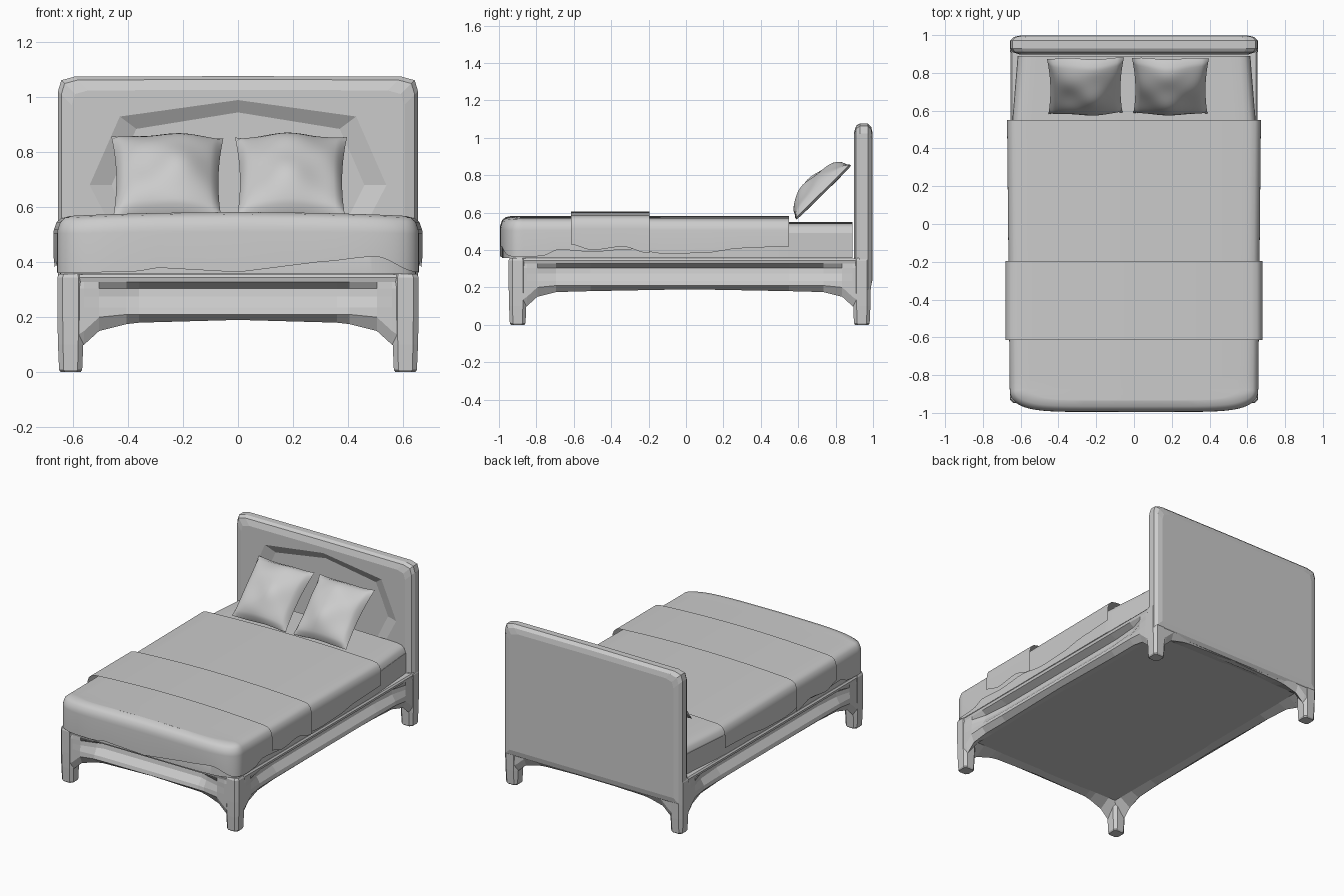
import bpy, bmesh, math
from mathutils import Vector

if "Cube" in bpy.data.objects:
    bpy.data.objects.remove(bpy.data.objects["Cube"])

GREY = (0.6, 0.6, 0.6, 1)
grey = bpy.data.materials.new("light_grey")
grey.use_nodes = True
grey.diffuse_color = GREY
grey.node_tree.nodes["Principled BSDF"].inputs["Base Color"].default_value = GREY


def make(name, rings, closed=True, caps=True, smooth=0):
    """Skin a row of equal point rings into one object."""
    bm = bmesh.new()
    rows = [[bm.verts.new(p) for p in ring] for ring in rings]
    n = len(rows[0])
    for a, b in zip(rows, rows[1:]):
        for i in range(n if closed else n - 1):
            j = (i + 1) % n
            bm.faces.new((a[i], a[j], b[j], b[i]))
    if caps:
        bm.faces.new(rows[0])
        bm.faces.new(rows[-1])
    bmesh.ops.remove_doubles(bm, verts=bm.verts, dist=0.0005)
    bmesh.ops.recalc_face_normals(bm, faces=bm.faces)
    mesh = bpy.data.meshes.new(name)
    bm.to_mesh(mesh)
    bm.free()
    mesh.materials.append(grey)
    obj = bpy.data.objects.new(name, mesh)
    bpy.context.collection.objects.link(obj)
    if smooth:
        bpy.ops.object.select_all(action='DESELECT')
        obj.select_set(True)
        bpy.context.view_layer.objects.active = obj
        bpy.ops.object.shade_smooth_by_angle(angle=math.radians(smooth))
    return obj


def lerp(x, table):
    """Smoothly read a value from a short (x, value) table."""
    if x <= table[0][0]:
        return table[0][1]
    for (x0, v0), (x1, v1) in zip(table, table[1:]):
        if x <= x1:
            t = (x - x0) / (x1 - x0)
            return v0 + (v1 - v0) * t * t * (3 - 2 * t)
    return table[-1][1]


# Frame: grooved rails whose lower edge drops into the leg brackets
HX, HY, CY = 0.655, 0.965, 0.02


def rail(name, place, half, groove):
    ends = [(half - 0.05, 0.07, 0), (half - 0.095, 0.10, 0), (half - 0.15, 0.15, 0.1),
            (half - 0.25, 0.175, 0.7), (half * 0.55, 0.18, 1), (0, 0.19, 1)]
    stations = ends + [(-a, z, g) for a, z, g in reversed(ends[:-1])]
    rings = []
    for along, low, g in stations:
        g *= groove
        lip = min(0.21, low + 0.05)
        profile = [(-0.1, 0.355), (-0.008, 0.355), (0, 0.345), (-0.004, 0.328),
                   (-0.05 * g, 0.305), (-0.045 * g, 0.275), (-0.012 * g, 0.235),
                   (-0.006 * g, lip), (-0.02 - 0.02 * g, low), (-0.1, 0.2)]
        rings.append([place(along, out, z) for out, z in profile])
    make(name, rings)


for s, side in ((1, "left"), (-1, "right")):
    rail(side + "_rail", lambda a, o, z: (s * (HX + o), CY + a, z), HY, 1)
for s, side in ((1, "back"), (-1, "front")):
    rail(side + "_rail", lambda a, o, z: (a, CY + s * (HY + o), z), HX, s < 0)


def oblong(cx, cy, hx, hy, c, z):
    """Rectangle ring with cut corners."""
    pts = [(hx, c - hy), (hx, hy - c), (hx - c, hy), (c - hx, hy),
           (-hx, hy - c), (-hx, c - hy), (c - hx, -hy), (hx - c, -hy)]
    return [(cx + x, cy + y, z) for x, y in pts]


make("bed_base", [oblong(0, CY, HX - 0.07, HY - 0.07, 0.03, z) for z in (0.198, 0.352)])

# Legs
for sx, side in ((1, "left"), (-1, "right")):
    for sy, end in ((1, "back"), (-1, "front")):
        rings = []
        for z, w in ((0, 0.036), (0.008, 0.042), (0.1, 0.046), (0.2, 0.048),
                     (0.345, 0.048), (0.357, 0.042)):
            rings.append(oblong(sx * (HX - 0.046), CY + sy * (HY - 0.045), w, w, w * 0.4, z))
        make(f"{end}_{side}_leg", rings)

# Headboard: softened slab with a faceted hollow in the front
def halved(half, y):
    return [(x, y, z) for x, z in half] + [(-x, y, z) for x, z in reversed(half[:-1])]


def slab(inset, y):
    w, t = HX - inset, 1.077 - inset
    return halved([(w, 0.19 + inset), (w, t - 0.055), (w - 0.012, t - 0.015),
                   (w - 0.06, t - 0.002), (0, t)], y)


rim = [(0.42, 0.45), (0.54, 0.68), (0.485, 0.805), (0.43, 0.93), (0, 0.99)]
floor = [(0.36, 0.48), (0.46, 0.68), (0.415, 0.785), (0.37, 0.885), (0, 0.945)]
make("headboard", [slab(0.05, 0.997), slab(0.018, 0.99), slab(0, 0.972), slab(0, 0.93),
                   slab(0.012, 0.91), slab(0.05, 0.897), halved(rim, 0.897),
                   halved(floor, 0.925)])


# Bedding: sections wrapped from one hem over the top to the other
def side_outline(y0, y1, x0, x1, n=24):
    return [(x1 + (x0 - x1) * i / n, y1 + (y0 - y1) * i / n) for i in range(n + 1)]


def front_outline(steps=24):
    pts = []
    for i in range(1, steps + 1):
        a = math.pi / 2 * i / steps
        pts.append((0.658 * math.cos(a) ** 0.3 if i < steps else 0,
                    -0.87 - 0.125 * math.sin(a) ** 0.8))
    return pts


def drape(name, outline, inset, top, dome, hem, closed=False, n=24):
    rings = []
    for x, y in outline:
        f = (x / 0.67) ** 2
        front = max(0, -0.87 - y) / 0.125
        crown = top - dome * f
        left, right = [], []
        for d, z in ((0, None), (0, 0.5 * crown + 0.22), (0.002, crown - 0.05),
                     (0.012, crown - 0.022), (0.03, crown - 0.007), (0.06, crown)):
            d += inset
            px = max(0, x - d * (1 - 0.55 * front))
            py = y + d * min(1, front * 1.3)
            for sgn, out in ((1, left), (-1, right)):
                zz = hem(sgn * x, y) if z is None else z
                out.append((sgn * px, py, zz))
        w, yy = left[-1][0], left[-1][1]
        mid = []
        for i in range(1, n):
            u = 1 - 2 * i / n
            mid.append((w * u, yy, crown + dome * f * (1 - u * u)))
        rings.append(left + mid + right[::-1])
    make(name, rings, closed, closed, 40)


FRONT_HEM = [(-0.66, 0.36), (-0.4, 0.365), (-0.17, 0.397), (0.06, 0.357),
             (0.28, 0.4), (0.5, 0.42), (0.65, 0.365)]
SIDE_HEM = [(-0.9, 0.362), (-0.78, 0.365), (-0.68, 0.402), (-0.5, 0.39),
            (-0.3, 0.405), (-0.1, 0.378), (0.1, 0.385), (0.3, 0.41), (0.55, 0.42)]
THROW_HEM = [(-0.62, 0.43), (-0.5, 0.4), (-0.34, 0.418), (-0.2, 0.383)]


def duvet_hem(x, y):
    return lerp(x, FRONT_HEM) if y < -0.9 else lerp(y, SIDE_HEM)


long_side = side_outline(-0.87, 0.55, 0.658, 0.672)
drape("mattress", side_outline(0.5, 0.89, 0.66, 0.628, 6) +
      side_outline(-0.87, 0.49, 0.658, 0.66, 10) + front_outline(),
      0.012, 0.55, 0.01, lambda x, y: 0.357, True)
drape("duvet", long_side + front_outline(), 0, 0.582, 0.014, duvet_hem)
drape("throw_blanket", side_outline(-0.615, -0.195, 0.681, 0.681), 0, 0.605, 0.02,
      lambda x, y: lerp(y, THROW_HEM))
# Folded back edge of the duvet
make("duvet_edge", [[(s * 0.669, y, 0.42), (s * 0.669, y, 0.53), (s * 0.64, y, 0.56),
                     (s * 0.6, y, 0.569), (0, y, 0.58), (0, y, 0.545), (s * 0.6, y, 0.54),
                     (s * 0.64, y, 0.5), (s * 0.64, y, 0.42)]
                    for s in (1, -1) for y in (0.55,)][:1], caps=False).hide_render = True
bpy.data.objects.remove(bpy.data.objects["duvet_edge"])


# Pillows: leaning cushions, full at the front and flat behind
def pillow(name, cx, phase, n=24):
    along, out = Vector((0, 0.71, 0.70)), Vector((0, -0.70, 0.71))
    base = Vector((cx, 0.587, 0.567))

    def point(i, j, bulge):
        u, v = 2 * i / n - 1, 2 * j / n - 1
        x = 0.2 * u * (1 - 0.07 * (1 - v * v) + 0.02 * v)
        s = 0.205 + 0.205 * v * (1 - 0.03 * (1 - u * u))
        puff = (max(0, (1 - u * u) * (1 - v * v))) ** 0.5
        fold = 0.008 * math.sin(4 * u + phase) * math.cos(5 * v + phase)
        edge = 0.006 * math.sin(5 * u + phase)
        return base + Vector((x, 0, 0)) + along * s + out * (bulge * puff * (0.095 + fold) + edge)

    front = [[point(i, j, 1) for i in range(n + 1)] for j in range(n + 1)]
    back = [[point(i, j, -0.04) for i in range(n, -1, -1)] for j in range(n + 1)]
    make(name, [f + b for f, b in zip(front, back)], True, False, 50)


pillow("right_pillow", -0.257, 0.4)
pillow("left_pillow", 0.193, 1.9)
